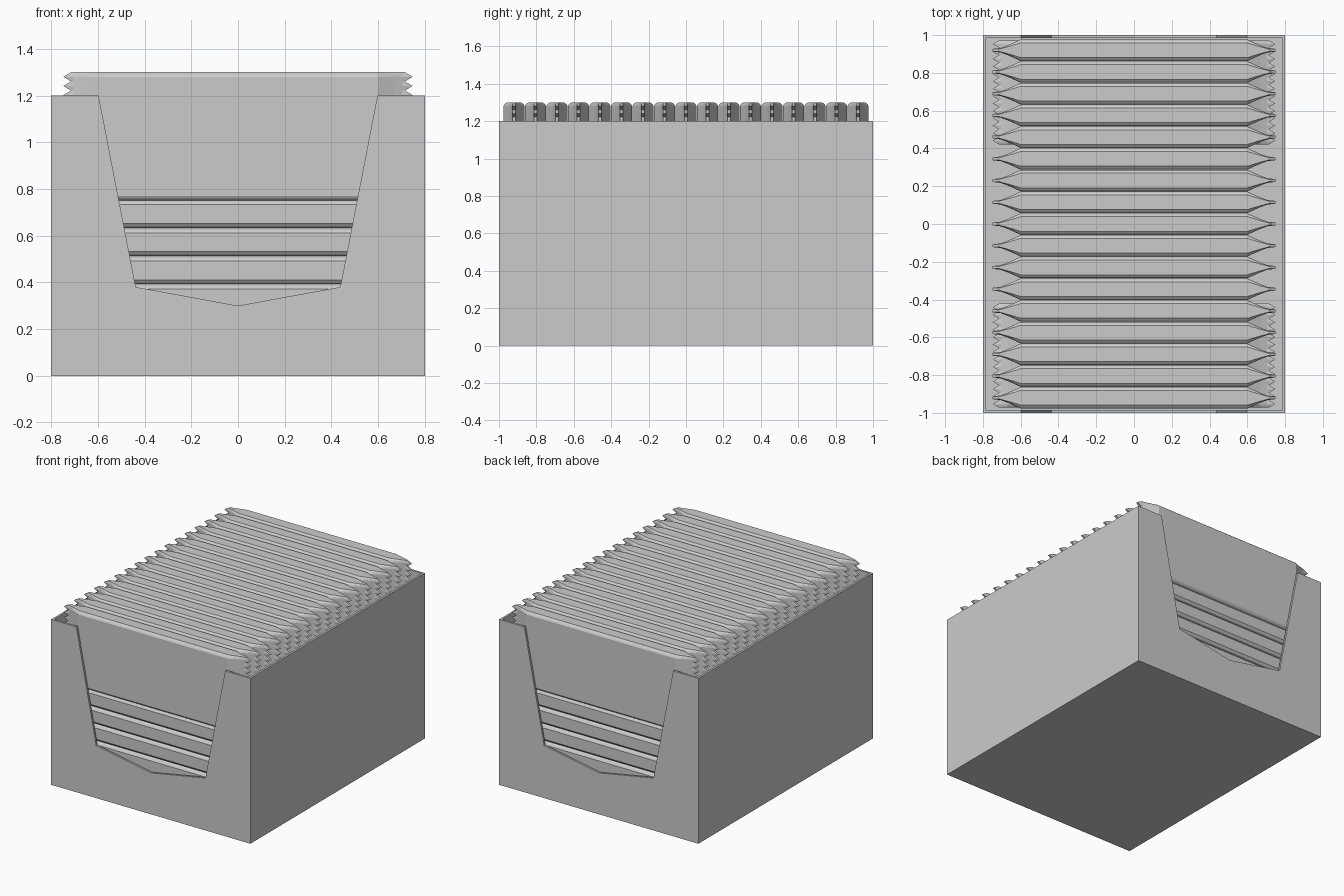
import bpy, bmesh, math
from mathutils import Vector

if "Cube" in bpy.data.objects:
    bpy.data.objects.remove(bpy.data.objects["Cube"])

WALL = 0.015


def link(name, mesh):
    ob = bpy.data.objects.new(name, mesh)
    bpy.context.collection.objects.link(ob)
    return ob


def panel(name, outline, y0, depth):
    """Extrude an XZ outline along y."""
    bm = bmesh.new()
    face = bm.faces.new([bm.verts.new((x, y0, z)) for x, z in outline])
    ext = bmesh.ops.extrude_face_region(bm, geom=[face])
    moved = [g for g in ext["geom"] if isinstance(g, bmesh.types.BMVert)]
    bmesh.ops.translate(bm, verts=moved, vec=(0, depth, 0))
    bmesh.ops.recalc_face_normals(bm, faces=bm.faces)
    me = bpy.data.meshes.new(name)
    bm.to_mesh(me)
    bm.free()
    return link(name, me)


def rect(x0, x1, z0, z1):
    return [(x0, z0), (x1, z0), (x1, z1), (x0, z1)]


# Open carton: floor, side walls, front and back walls with a cut window
panel("carton_floor", rect(-0.8 + WALL, 0.8 - WALL, 0, WALL), -1 + WALL, 2 - 2 * WALL)
for side, s in (("left", -1), ("right", 1)):
    panel(f"carton_{side}_wall", rect(s * 0.8, s * (0.8 - WALL), 0, 1.2), -1 + WALL, 2 - 2 * WALL)
half = [(0.8, 0), (0.8, 1.2), (0.597, 1.2), (0.438, 0.38)]
window_wall = half + [(0, 0.3)] + [(-x, z) for x, z in reversed(half)]
panel("carton_front_wall", window_wall, -1, WALL)
panel("carton_back_wall", window_wall, 1 - WALL, WALL)


def wrapper_mesh(width=0.55, thick=0.057, teeth=14):
    """Flat wrapped bar along x, pinched to serrated fins at both ends."""
    n = teeth * 2
    cols = [0, 0.5] + list(range(1, n)) + [n - 0.5, n]
    # length stations: x position, share of full thickness
    stations = [(0.6, 1.0), (0.635, 0.72), (0.67, 0.45), (0.705, 0.22), (None, 0.13)]
    full = [(-1, *s) for s in reversed(stations)] + [(1, *s) for s in stations]

    def edge_thickness(c):
        d = min(c, n - c)
        return thick * (0.68 if d == 0 else 0.9 if d < 1 else 1.0)

    def tip_x(c):
        return 0.715 + 0.033 * (1 - abs((c % 2) - 1))

    bm = bmesh.new()
    rings = []
    for sign, x, share in full:
        ring = []
        for up, order in ((1, cols), (-1, cols[::-1])):
            for c in order:
                px = sign * (tip_x(c) if x is None else x)
                ring.append(bm.verts.new((px, (c / n - 0.5) * width,
                                          up * share * edge_thickness(c))))
        rings.append(ring)
    m = len(rings[0])
    for a, b in zip(rings, rings[1:]):
        for i in range(m):
            j = (i + 1) % m
            bm.faces.new((a[i], a[j], b[j], b[i]))
    # close the serrated tips
    for ring in (rings[0], rings[-1]):
        for i in range(len(cols) - 1):
            bm.faces.new((ring[i], ring[i + 1], ring[m - 2 - i], ring[m - 1 - i]))
    bmesh.ops.recalc_face_normals(bm, faces=bm.faces)
    me = bpy.data.meshes.new("wrapped_bar")
    bm.to_mesh(me)
    bm.free()
    return me


bar = wrapper_mesh()

# Top row: bars standing on edge
for i in range(17):
    ob = link(f"standing_bar_{i + 1}", bar)
    ob.location = (0, (i - 8) * 0.115, 1.025)
    ob.rotation_euler = (math.pi / 2, 0, 0)

# Lower layers: bars lying flat in a front and a back stack
for stack, y in (("front", -0.697), ("back", 0.697)):
    for k in range(6):
        ob = link(f"{stack}_flat_bar_{k + 1}", bar)
        ob.location = (0, y, 0.09 + k * 0.1205)
        ob.scale = (1, 1, 1.04)
